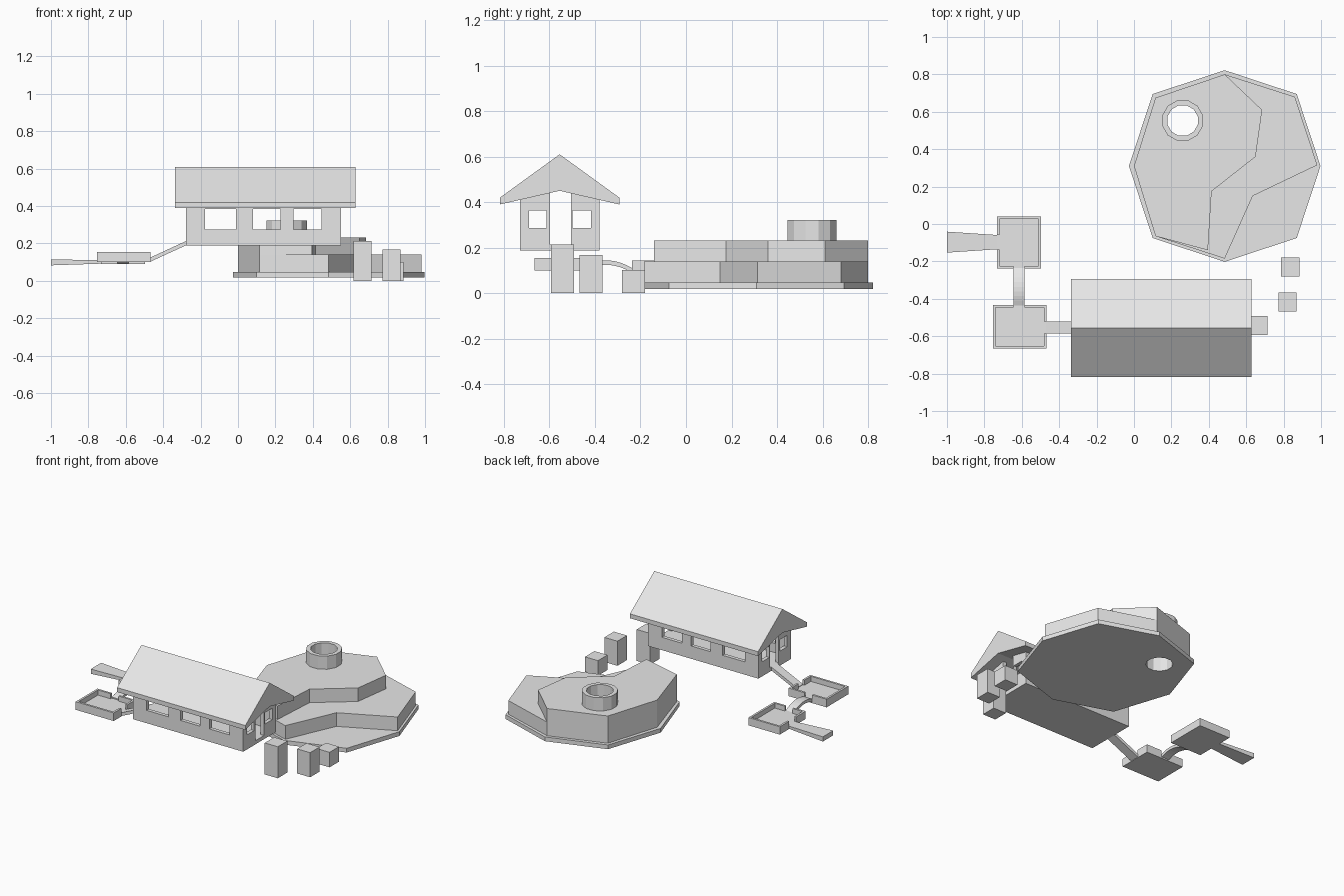
import bpy, bmesh, math
from mathutils import Vector

cube = bpy.data.objects.get("Cube")
if cube:
    bpy.data.objects.remove(cube, do_unlink=True)

grey = bpy.data.materials.new("plain_grey")
grey.use_nodes = True
grey.diffuse_color = (0.8, 0.8, 0.8, 1)
grey.node_tree.nodes["Principled BSDF"].inputs["Base Color"].default_value = (0.8, 0.8, 0.8, 1)


def prism(name, points, lo, hi, axis="z"):
    """Extrude a polygon along an axis; points are the other two coordinates in order."""
    place = {"x": lambda a, b, t: (t, a, b),
             "y": lambda a, b, t: (a, t, b),
             "z": lambda a, b, t: (a, b, t)}[axis]
    bm = bmesh.new()
    face = bm.faces.new([bm.verts.new(place(a, b, lo)) for a, b in points])
    new = bmesh.ops.extrude_face_region(bm, geom=[face])["geom"]
    bmesh.ops.translate(bm, vec=Vector(place(0, 0, hi - lo)),
                        verts=[g for g in new if isinstance(g, bmesh.types.BMVert)])
    bmesh.ops.recalc_face_normals(bm, faces=bm.faces)
    mesh = bpy.data.meshes.new(name)
    bm.to_mesh(mesh)
    bm.free()
    mesh.materials.append(grey)
    ob = bpy.data.objects.new(name, mesh)
    bpy.context.collection.objects.link(ob)
    return ob


def box(name, x, y, z):
    return prism(name, [(x[0], y[0]), (x[1], y[0]), (x[1], y[1]), (x[0], y[1])], *z)


def cut(ob, *cutters):
    """Subtract the cutters one by one, then discard them."""
    for c in cutters:
        mod = ob.modifiers.new("cut", "BOOLEAN")
        mod.operation, mod.solver, mod.object = "DIFFERENCE", "EXACT", c
        bpy.context.view_layer.update()
        deps = bpy.context.evaluated_depsgraph_get()
        mesh = bpy.data.meshes.new_from_object(ob.evaluated_get(deps))
        ob.modifiers.clear()
        ob.data = mesh
        bpy.data.objects.remove(c, do_unlink=True)
    return ob


def circle(cx, cy, r, n=12):
    return [(cx + r * math.cos(math.tau * (i + 0.5) / n),
             cy + r * math.sin(math.tau * (i + 0.5) / n)) for i in range(n)]


# Stepped octagonal terrace with a shaft running through every layer
back, left, front = (0.485, 0.80), [(0.115, 0.675), (0, 0.31), (0.115, -0.065)], (0.485, -0.185)
px, py, s, d = 0.485, 0.31, 0.512, 0.385
plate = [(px, py + s), (px - d, py + d), (px - s, py), (px - d, py - d),
         (px, py - s), (px + d, py - d), (px + s, py), (px + d, py + d)]
lower = [back, *left, front, (0.635, 0.15), (0.98, 0.315), (0.86, 0.68)]
upper = [back, *left, (0.395, -0.14), (0.415, 0.175), (0.65, 0.36), (0.685, 0.61)]
hx, hy = 0.26, 0.553
layers = [("terrace_base", plate, 0.018, 0.047),
          ("terrace_lower_tier", lower, 0.047, 0.14),
          ("terrace_upper_tier", upper, 0.14, 0.232),
          ("shaft_ring", circle(hx, hy, 0.112), 0.232, 0.322)]
for name, outline, lo, hi in layers:
    cut(prism(name, outline, lo, hi), prism("shaft", circle(hx, hy, 0.084), -1, 1))

# House: hollow walls with gables, windows on all sides and a doorway at each end
mid, half, t = -0.555, 0.175, 0.025
x0, x1, floor = -0.278, 0.55, 0.188
walls = prism("house_walls", [(mid - half, floor), (mid + half, floor), (mid + half, 0.411),
                              (mid, 0.452), (mid - half, 0.411)], x0, x1, "x")
cut(walls, box("room", (x0 + t, x1 - t), (mid - half + t, mid + half - t), (floor + t, 1)))
for a, b in [(-0.176, -0.01), (0.08, 0.227), (0.297, 0.447)]:
    cut(walls, box("side_window", (a, b), (-1, 0), (0.275, 0.385)))
for a, b in [(-0.689, -0.612), (-0.498, -0.417)]:
    cut(walls, box("end_window", (-1, 1), (a, b), (0.287, 0.364)))
cut(walls, box("doorway", (-1, 1), (-0.598, -0.506), (floor + t, 1)))

# Gabled roof with a shallower underside
eave = 0.262
prism("roof", [(mid - eave, 0.39), (mid - eave, 0.42), (mid, 0.61), (mid + eave, 0.42),
               (mid + eave, 0.39), (mid, 0.45)], -0.337, 0.627, "x")

# Stepping blocks rising to the doorway
for name, x, y, top in [("tall_step", 0.666, -0.543, 0.214),
                        ("middle_step", 0.821, -0.417, 0.167),
                        ("low_step", 0.836, -0.23, 0.102)]:
    box(name, (x - 0.049, x + 0.049), (y - 0.051, y + 0.051), (0, top))


# Shallow walled platforms, open where the walkways join
def platform(name, x, y, z, gaps):
    r = 0.014
    ob = box(name, x, y, z)
    inner = box("inner", (x[0] + r, x[1] - r), (y[0] + r, y[1] - r), (z[0] + 0.02, 1))
    return cut(ob, inner, *[box("gap", gx, gy, (z[0] + 0.02, 1)) for gx, gy in gaps])


bridge_x = (-0.644, -0.586)
platform("front_platform", (-0.754, -0.468), (-0.666, -0.433), (0.10, 0.155),
         [((-0.55, -0.4), (-0.585, -0.522)), (bridge_x, (-0.5, -0.4))])
platform("back_platform", (-0.733, -0.497), (-0.238, 0.04), (0.09, 0.143),
         [((-0.8, -0.7), (-0.136, -0.06)), (bridge_x, (-0.3, -0.2))])

# Ramp from the front platform up to the house
prism("house_ramp", [(-0.47, 0.102), (x0, 0.19), (x0, 0.213), (-0.47, 0.124)],
      -0.585, -0.52, "y")

# Arched bridge between the platforms
y_a, y_b, steps = -0.435, -0.236, 8
arc = []
for i in range(steps + 1):
    u = i / steps
    arc.append((y_a + (y_b - y_a) * u, 0.118 - 0.018 * u + 0.1 * u * (1 - u)))
prism("arched_bridge", [(y, z + 0.01) for y, z in arc] +
      [(y, z - 0.01) for y, z in reversed(arc)], *bridge_x, "x")

# Jetty, flaring toward its free end
jetty = prism("jetty", [(-1, 0.083), (-0.73, 0.092), (-0.73, 0.11), (-1, 0.115)], -1, 1, "y")
for v in jetty.data.vertices:
    v.co.y = -0.097 + v.co.y * (0.056 if v.co.x < -0.9 else 0.038)
